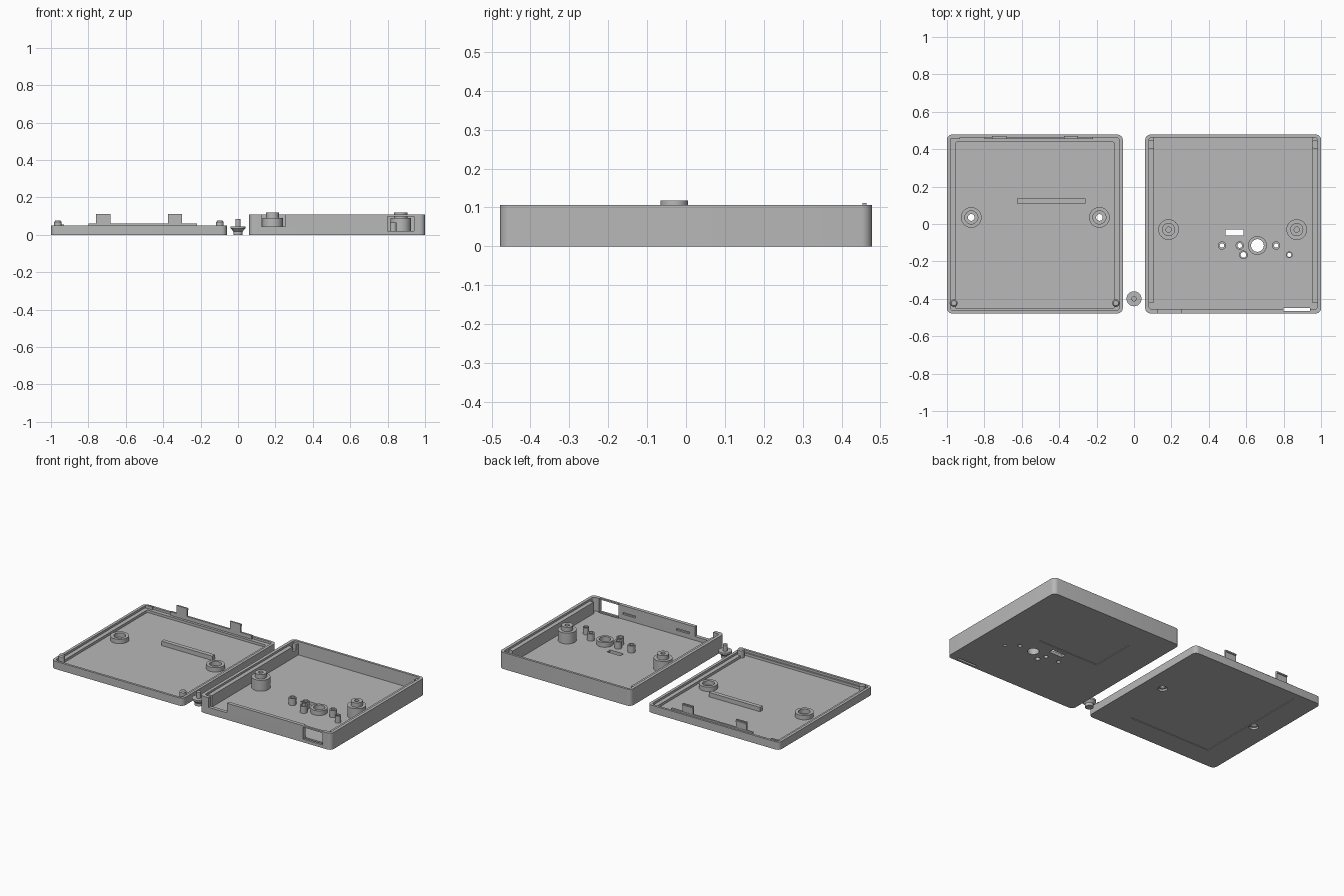
import bpy, bmesh, math

if "Cube" in bpy.data.objects:
    bpy.data.objects.remove(bpy.data.objects["Cube"], do_unlink=True)

grey = bpy.data.materials.new("light grey plastic")
grey.use_nodes = True
GREY = (0.48, 0.48, 0.48, 1)
grey.diffuse_color = GREY
grey.node_tree.nodes["Principled BSDF"].inputs["Base Color"].default_value = GREY


def finish(name, bm):
    bmesh.ops.recalc_face_normals(bm, faces=bm.faces)
    mesh = bpy.data.meshes.new(name)
    bm.to_mesh(mesh)
    bm.free()
    mesh.materials.append(grey)
    ob = bpy.data.objects.new(name, mesh)
    bpy.context.collection.objects.link(ob)
    return ob


def block(name, x, y, z, radius=0):
    """Box from ranges, with optional rounded upright edges."""
    bm = bmesh.new()
    bmesh.ops.create_cube(bm, size=1)
    for v in bm.verts:
        for i, (lo, hi) in enumerate((x, y, z)):
            v.co[i] = hi if v.co[i] > 0 else lo
    if radius:
        upright = [e for e in bm.edges
                   if abs(e.verts[0].co.z - e.verts[1].co.z) > 0.001]
        bmesh.ops.bevel(bm, geom=upright, offset=radius, segments=6,
                        profile=0.5, affect='EDGES')
    return finish(name, bm)


def lathe(name, at, profile, closed=False, sides=40):
    """Turn a radius/height profile about an upright axis."""
    bm = bmesh.new()
    rings = []
    for r, z in profile:
        rings.append([bm.verts.new((at[0] + r * math.cos(2 * math.pi * k / sides),
                                    at[1] + r * math.sin(2 * math.pi * k / sides), z))
                      for k in range(sides)])
    pairs = list(zip(rings, rings[1:]))
    if closed:
        pairs.append((rings[-1], rings[0]))
    else:
        bm.faces.new(rings[0])
        bm.faces.new(rings[-1])
    for a, b in pairs:
        for k in range(sides):
            n = (k + 1) % sides
            bm.faces.new((a[k], a[n], b[n], b[k]))
    return smooth(finish(name, bm))


def smooth(ob):
    bpy.ops.object.select_all(action='DESELECT')
    ob.select_set(True)
    bpy.context.view_layer.objects.active = ob
    bpy.ops.object.shade_smooth_by_angle(angle=math.radians(30))
    return ob


def tube(name, at, outer, inner, bottom, top):
    return lathe(name, at, [(outer, bottom), (outer, top), (inner, top), (inner, bottom)], True)


def drill(at, r, bottom, top):
    return lathe("drill", at, [(r, bottom), (r, top)])


def cut(body, cutters):
    for c in cutters:
        c.hide_render = True
        mod = body.modifiers.new("cut", 'BOOLEAN')
        mod.operation = 'DIFFERENCE'
        mod.solver = 'EXACT'
        mod.object = c
        bpy.context.view_layer.objects.active = body
        bpy.ops.object.modifier_apply(modifier=mod.name)
        bpy.data.objects.remove(c, do_unlink=True)
    smooth(body)


FLOOR = 0.02
Y = 0.478

# Lid: shallow shell with a stepped rim
lid = block("lid_shell", (-1, -0.06), (-Y, Y), (0, 0.05), 0.028)
lid_posts = [(-0.87, 0.035), (-0.185, 0.035)]
cutters = [
    block("step", (-0.982, -0.078), (-0.463, 0.463), (0.036, 0.2), 0.018),
    block("cavity", (-0.955, -0.105), (-0.453, 0.438), (FLOOR, 0.2), 0.01),
    block("label_recess", (-0.84, -0.26), (-0.34, 0.43), (-0.1, 0.004)),
]
for p in lid_posts:
    cutters += [drill(p, 0.018, -0.1, 0.1), drill(p, 0.028, -0.1, 0.012)]
cut(lid, cutters)
for i, p in enumerate(lid_posts):
    tube(f"lid_screw_ring_{i}", p, 0.055, 0.035, 0.015, 0.048)
block("lid_rib", (-0.625, -0.26), (0.11, 0.137), (0.015, 0.048))

# Lid: locating pegs, rear lip and snap clips
for side, x in (("right", -0.963), ("left", -0.097)):
    lathe(f"lid_peg_{side}", (x, -0.423), [(0.02, 0.02), (0.02, 0.068), (0.014, 0.075)], sides=24)
block("lid_rear_lip", (-0.8, -0.22), (0.454, 0.466), (0.03, 0.06))
block("lid_corner_lip", (-0.98, -0.93), (0.454, 0.466), (0.03, 0.055))
for side, x in (("right", -0.72), ("left", -0.337)):
    block(f"lid_clip_{side}", (x - 0.038, x + 0.038), (0.454, 0.464), (0.03, 0.112))
    block(f"lid_clip_barb_{side}", (x - 0.038, x + 0.038), (0.46, 0.47), (0.098, 0.106))

# Base: deep tray with side ledges
base = block("base_shell", (0.06, 1), (-Y, Y), (0, 0.107), 0.028)
holes = [((0.47, -0.115), 0.022, 0.012), ((0.565, -0.115), 0.022, 0.013),
         ((0.76, -0.115), 0.022, 0.012), ((0.585, -0.165), 0.023, 0.015),
         ((0.83, -0.165), 0.018, 0.011)]
speaker = (0.66, -0.115)
cutters = [
    block("cavity", (0.08, 0.98), (-0.455, 0.463), (FLOOR, 0.2), 0.015),
    block("cable_notch", (0.125, 0.255), (-0.6, -0.44), (0.045, 0.2)),
    block("port_window", (0.8, 0.94), (-0.6, -0.44), (0.02, 0.097)),
    block("port_slot", (0.8, 0.94), (-0.464, -0.449), (-0.1, 0.2)),
    block("switch_slot", (0.49, 0.585), (-0.062, -0.03), (-0.1, 0.1)),
    block("label_recess", (0.28, 0.71), (0, 0.29), (-0.1, 0.004)),
    drill(speaker, 0.034, -0.1, 0.1),
]
cutters += [drill(p, inner, -0.1, 0.1) for p, outer, inner in holes]
for x in (0.34, 0.725):
    cutters.append(block("clip_slot", (x - 0.045, x + 0.045), (-0.467, -0.44), (0.05, 0.062)))
cut(base, cutters)

# Base: side ledges with sockets for the lid pegs
for side, x, edge in (("right", (0.075, 0.107), 0.092), ("left", (0.953, 0.985), 0.968)):
    ledge = block(f"base_ledge_{side}", x, (-0.42, 0.465), (0.015, 0.094))
    cut(ledge, [drill((edge, 0.425), 0.021, 0.06, 0.2)])

# Base: screw posts, hole collars and large ring
for side, x in (("right", 0.185), ("left", 0.87)):
    lathe(f"base_screw_post_{side}", (x, -0.03),
          [(0.014, 0.015), (0.055, 0.015), (0.055, 0.09), (0.035, 0.09),
           (0.035, 0.118), (0.014, 0.118)], True)
for i, (p, outer, inner) in enumerate(holes):
    tube(f"base_hole_collar_{i}", p, outer, inner, 0.012, 0.065)
tube("base_large_ring", speaker, 0.05, 0.034, 0.012, 0.05)

# Loose push button between the halves
lathe("push_button", (0, -0.4),
      [(0.025, 0), (0.025, 0.018), (0.04, 0.034), (0.04, 0.045),
       (0.014, 0.045), (0.014, 0.085)])
